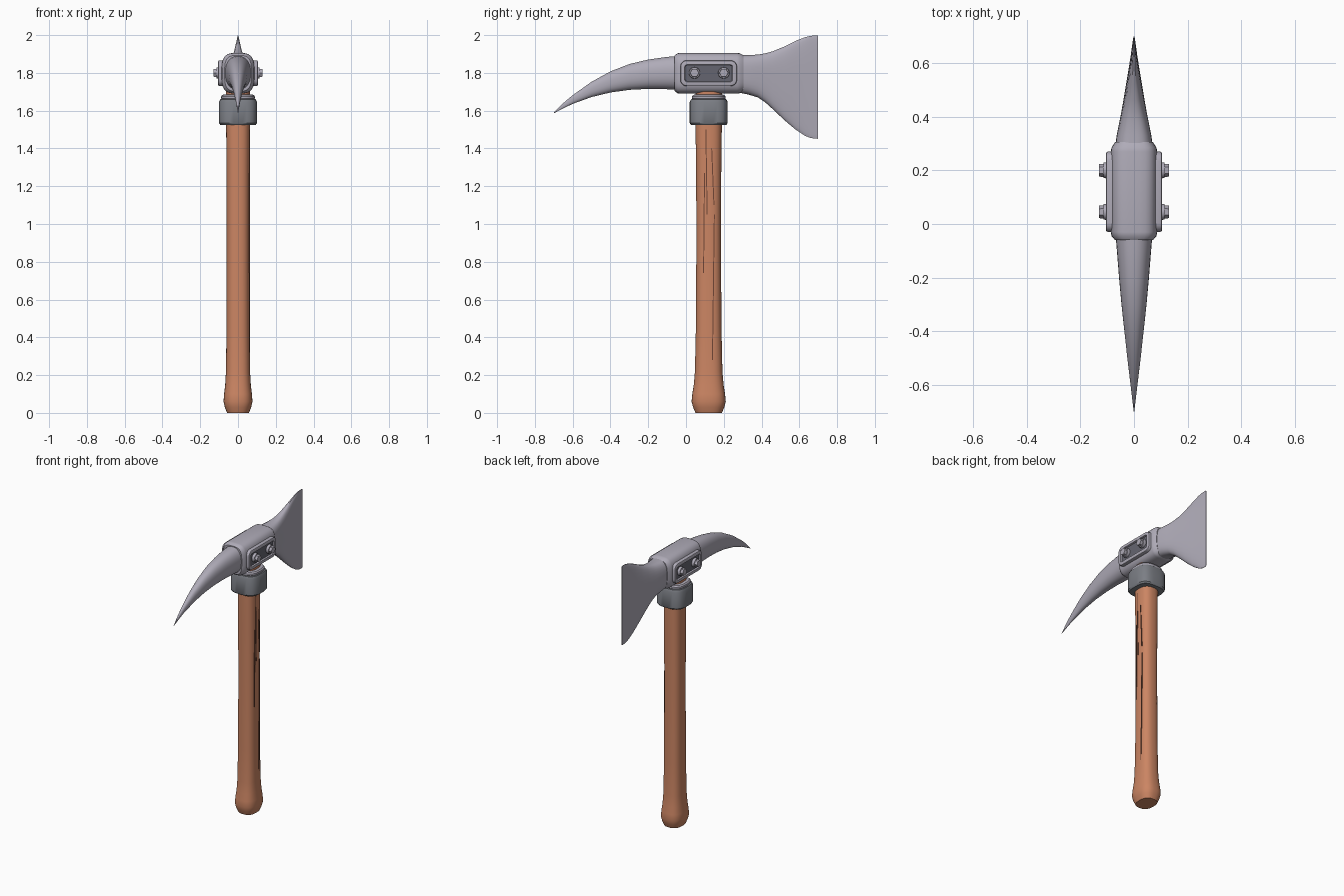
import bpy, bmesh
from math import sin, cos, pi, radians
from mathutils import Matrix, Vector

if "Cube" in bpy.data.objects:
    bpy.data.objects.remove(bpy.data.objects["Cube"])


def material(name, rgb):
    m = bpy.data.materials.new(name)
    m.use_nodes = True
    m.diffuse_color = (*rgb, 1)
    m.node_tree.nodes["Principled BSDF"].inputs["Base Color"].default_value = (*rgb, 1)
    return m


STEEL = material("pale steel", (0.43, 0.41, 0.48))
IRON = material("dark iron", (0.20, 0.21, 0.235))
RECESS = material("recess grey", (0.13, 0.13, 0.16))
WOOD = material("orange wood", (0.60, 0.235, 0.125))
GRAIN = material("dark grain", (0.16, 0.06, 0.035))


def finish(name, bm, mats, angle=35):
    bmesh.ops.recalc_face_normals(bm, faces=bm.faces[:])
    me = bpy.data.meshes.new(name)
    bm.to_mesh(me)
    bm.free()
    for m in mats:
        me.materials.append(m)
    ob = bpy.data.objects.new(name, me)
    bpy.context.collection.objects.link(ob)
    bpy.ops.object.select_all(action="DESELECT")
    ob.select_set(True)
    bpy.context.view_layer.objects.active = ob
    bpy.ops.object.shade_smooth_by_angle(angle=radians(angle))
    return ob


def squircle(a, half, power):
    c = cos(a)
    return half * abs(c) ** (2 / power) * (1 if c >= 0 else -1)


def loft(name, sections, place, mat, sides=32, angle=35):
    """Skin rounded rings; each section is (position, centre, half_u, half_v, power)."""
    bm = bmesh.new()
    rings = []
    for pos, mid, hu, hv, power in sections:
        ring = []
        for i in range(sides):
            a = 2 * pi * (i + 0.5) / sides
            ring.append(bm.verts.new(place(pos, squircle(a, hu, power),
                                           mid + squircle(a - pi / 2, hv, power))))
        rings.append(ring)
    for r, s in zip(rings, rings[1:]):
        for i in range(sides):
            j = (i + 1) % sides
            bm.faces.new((r[i], r[j], s[j], s[i]))
    bm.faces.new(rings[0])
    bm.faces.new(rings[-1])
    return finish(name, bm, [mat], angle)


def along_y(pos, u, v):
    return (u, pos, v)


def along_z(pos, u, v):
    return (u, v, pos)


def edge_sections(rows, power):
    # rows: y, top z, bottom z, half width
    return [(y, (t + b) / 2, w, (t - b) / 2, power) for y, t, b, w in rows]


# Curved spike
loft("spike", edge_sections([
    (-0.70, 1.590, 1.586, 0.001), (-0.65, 1.64, 1.612, 0.007),
    (-0.60, 1.682, 1.636, 0.013), (-0.50, 1.753, 1.672, 0.025),
    (-0.40, 1.808, 1.696, 0.036), (-0.30, 1.847, 1.710, 0.047),
    (-0.20, 1.871, 1.715, 0.056), (-0.10, 1.885, 1.713, 0.064),
    (-0.04, 1.890, 1.710, 0.069)], 2.3), along_y, STEEL)

# Flared blade
loft("blade", edge_sections([
    (0.28, 1.895, 1.695, 0.071), (0.33, 1.895, 1.685, 0.065),
    (0.38, 1.897, 1.670, 0.055), (0.42, 1.904, 1.643, 0.047),
    (0.46, 1.915, 1.607, 0.040), (0.52, 1.940, 1.550, 0.030),
    (0.58, 1.970, 1.499, 0.020), (0.63, 1.990, 1.466, 0.012),
    (0.66, 1.997, 1.454, 0.008), (0.70, 2.000, 1.450, 0.002)], 3), along_y, STEEL)

# Socket block joining spike and blade
loft("head_socket", edge_sections([
    (-0.06, 1.893, 1.703, 0.071), (-0.045, 1.904, 1.692, 0.084),
    (-0.03, 1.906, 1.690, 0.087), (0.27, 1.906, 1.690, 0.087),
    (0.285, 1.904, 1.692, 0.084), (0.305, 1.893, 1.703, 0.071)], 3.4), along_y, STEEL)

# Wooden handle with a flared foot
CY = 0.12
loft("handle", [(z, CY, hx, hy, 2.6) for z, hx, hy in [
    (0, 0.058, 0.070), (0.03, 0.070, 0.083), (0.06, 0.077, 0.091),
    (0.10, 0.074, 0.087), (0.15, 0.068, 0.079), (0.22, 0.064, 0.073),
    (0.45, 0.061, 0.068), (0.95, 0.060, 0.065), (1.30, 0.061, 0.067),
    (1.52, 0.063, 0.070), (1.75, 0.063, 0.070)]], along_z, WOOD)

# Iron ferrule and its upper ring
loft("ferrule", [(z, CY, h, h, 3.2) for z, h in [
    (1.523, 0.072), (1.525, 0.094), (1.535, 0.101), (1.645, 0.101),
    (1.660, 0.094), (1.665, 0.070)]], along_z, IRON)
loft("ferrule_ring", [(z, CY, h, h, 2.8) for z, h in [
    (1.655, 0.082), (1.664, 0.089), (1.676, 0.089), (1.684, 0.082),
    (1.686, 0.060)]], along_z, STEEL)


def side_plate(name, side):
    """Rounded plate whose outer face is inset and sunk."""
    bm = bmesh.new()
    bmesh.ops.create_cube(bm, size=1, matrix=Matrix.Translation((side * 0.085, CY, 1.798))
                          @ Matrix.Diagonal((0.04, 0.30, 0.137, 1)))
    corners = [e for e in bm.edges if abs(e.verts[0].co.x - e.verts[1].co.x) > 0.01]
    bmesh.ops.bevel(bm, geom=corners, offset=0.035, segments=5, profile=0.5, affect="EDGES")
    face = max(bm.faces, key=lambda f: f.calc_center_median().x * side)
    bmesh.ops.bevel(bm, geom=face.edges[:], offset=0.008, segments=2, profile=0.5, affect="EDGES")
    face = max(bm.faces, key=lambda f: f.calc_center_median().x * side + f.calc_area())
    bmesh.ops.inset_region(bm, faces=[face], thickness=0.015)
    bmesh.ops.inset_region(bm, faces=[face], thickness=0.003)
    bmesh.ops.translate(bm, verts=face.verts[:], vec=(-side * 0.010, 0, 0))
    face.material_index = 1
    finish(name, bm, [STEEL, RECESS])


def bolt(name, side, y):
    """Washer below a hexagonal head."""
    bm = bmesh.new()
    for sides, r, x0, x1 in ((20, 0.031, 0.085, 0.113), (6, 0.025, 0.110, 0.131)):
        bmesh.ops.create_cone(bm, cap_ends=True, segments=sides, radius1=r, radius2=r * 0.93,
                              depth=x1 - x0,
                              matrix=Matrix.Translation((side * (x0 + x1) / 2, y, 1.80))
                              @ Matrix.Rotation(side * pi / 2, 4, "Y"))
    finish(name, bm, [STEEL], 30)


for label, side in (("left", 1), ("right", -1)):
    side_plate(label + "_side_plate", side)
    bolt(label + "_front_bolt", side, 0.045)
    bolt(label + "_back_bolt", side, 0.20)

# Thin wood grain slivers lying on the handle's side
for n, (y0, y1, top, low) in enumerate([
        (0.105, 0.112, 1.50, 1.05), (0.098, 0.093, 1.27, 0.74),
        (0.136, 0.148, 1.40, 1.10), (0.150, 0.140, 1.05, 0.28)]):
    bm = bmesh.new()
    bmesh.ops.create_cube(bm, size=1)
    for v in bm.verts:
        up = v.co.z > 0
        v.co = Vector((0.0605 + v.co.x * 0.005,
                       (y1, y0)[up] + v.co.y * 0.005, (low, top)[up]))
    finish("grain_%d" % (n + 1), bm, [GRAIN])
